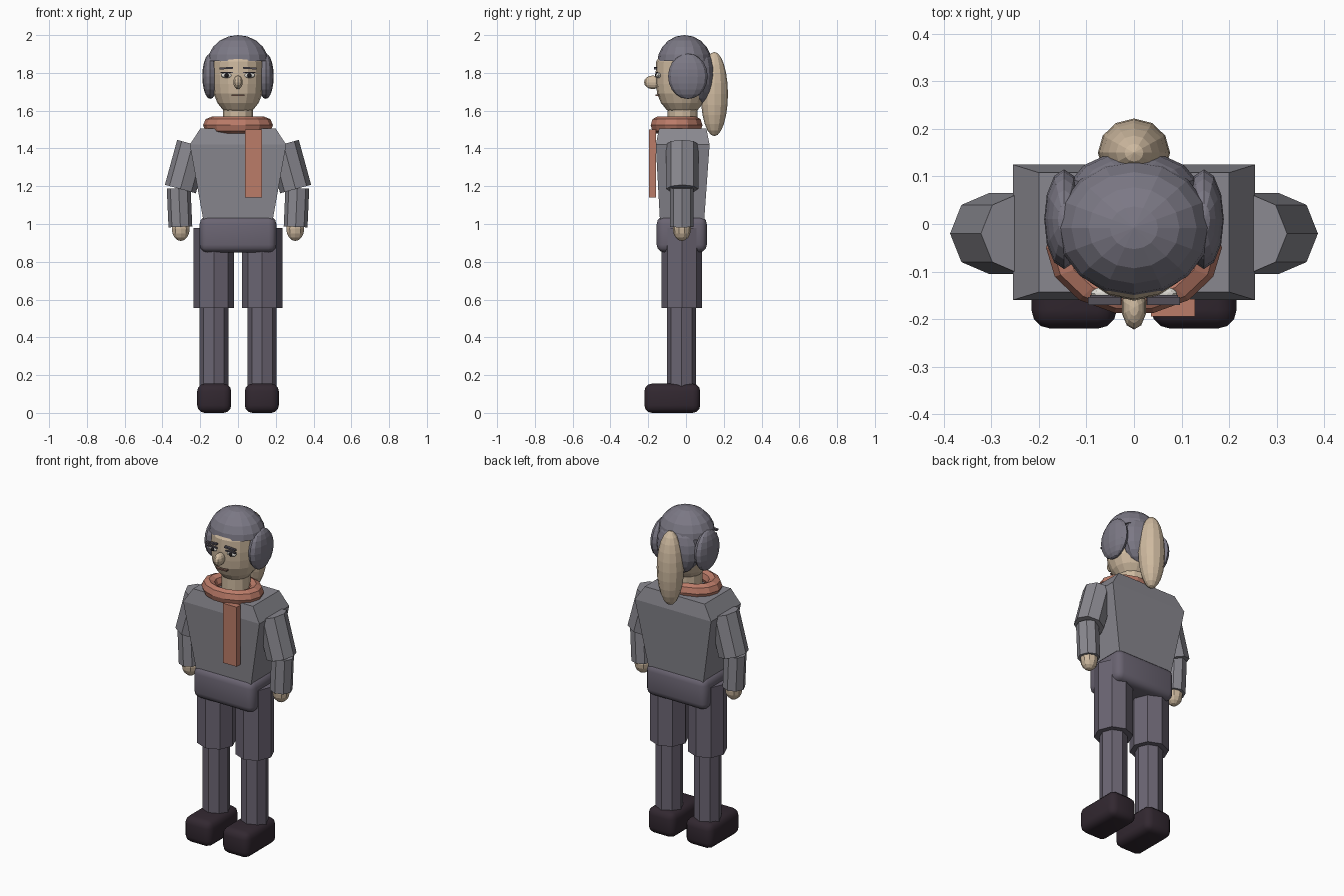
import bpy, bmesh, math
from mathutils import Vector, Matrix

if "Cube" in bpy.data.objects:
    bpy.data.objects.remove(bpy.data.objects["Cube"])


def mat(name, r, g, b):
    m = bpy.data.materials.new(name)
    m.diffuse_color = (r, g, b, 1)
    m.use_nodes = True
    m.node_tree.nodes["Principled BSDF"].inputs["Base Color"].default_value = m.diffuse_color
    return m


COAT = mat("grey coat", .25, .245, .275)
TROUSER = mat("plum grey trousers", .145, .128, .168)
SHOE = mat("dark shoe", .032, .021, .03)
HAIR = mat("slate hair", .2, .19, .235)
SKIN = mat("tan skin", .62, .49, .35)
SCARF = mat("salmon scarf", .50, .20, .14)
WHITE = mat("eye white", .75, .73, .68)
DARK = mat("pupil dark", .015, .013, .015)
BROW = mat("brow grey", .09, .08, .1)
LIP = mat("lip brown", .22, .12, .09)


def finish(name, bm, material):
    bmesh.ops.recalc_face_normals(bm, faces=bm.faces)
    me = bpy.data.meshes.new(name)
    bm.to_mesh(me)
    bm.free()
    me.materials.append(material)
    ob = bpy.data.objects.new(name, me)
    bpy.context.collection.objects.link(ob)
    return ob


def ball(name, c, r, material, seg=12, rings=8, cut=None):
    bm = bmesh.new()
    bmesh.ops.create_uvsphere(bm, u_segments=seg, v_segments=rings, radius=1)
    bmesh.ops.transform(bm, matrix=Matrix.Translation(c) @ Matrix.Diagonal((*r, 1)), verts=bm.verts)
    if cut is not None:  # keep only what lies above the cut height
        bmesh.ops.bisect_plane(bm, geom=bm.verts[:] + bm.edges[:] + bm.faces[:],
                               plane_co=(0, 0, cut), plane_no=(0, 0, 1), clear_inner=True)
        bmesh.ops.holes_fill(bm, edges=[e for e in bm.edges if e.is_boundary])
    return finish(name, bm, material)


def box(name, lo, hi, material, bevel=0, seg=2):
    lo, hi = Vector(lo), Vector(hi)
    bm = bmesh.new()
    bmesh.ops.create_cube(bm, size=1)
    bmesh.ops.transform(bm, matrix=Matrix.Translation((lo + hi) / 2) @ Matrix.Diagonal((*(hi - lo), 1)),
                        verts=bm.verts)
    if bevel:
        bmesh.ops.bevel(bm, geom=bm.edges[:], offset=bevel, segments=seg, profile=.5, affect='EDGES')
    ob = finish(name, bm, material)
    if bevel:
        ob.data.shade_smooth()
    return ob


def limb(name, a, b, r, material, sides=8):
    """Straight prism running from a to b."""
    a, b = Vector(a), Vector(b)
    tilt = math.atan2(b.x - a.x, b.z - a.z)
    bm = bmesh.new()
    bmesh.ops.create_cone(bm, cap_ends=True, segments=sides, radius1=r, radius2=r, depth=(b - a).length)
    bmesh.ops.transform(bm, matrix=Matrix.Translation((a + b) / 2) @ Matrix.Rotation(tilt, 4, 'Y'),
                        verts=bm.verts)
    return finish(name, bm, material)


def loft(name, rings, material):
    """Skin a list of rings with equal point counts and cap both ends."""
    bm = bmesh.new()
    vs = [[bm.verts.new(p) for p in ring] for ring in rings]
    n = len(vs[0])
    for lo, hi in zip(vs, vs[1:]):
        for i in range(n):
            j = (i + 1) % n
            bm.faces.new((lo[i], lo[j], hi[j], hi[i]))
    bm.faces.new(vs[0])
    bm.faces.new(vs[-1])
    return finish(name, bm, material)


# Torso: rectangular sections widening to the shoulders
def rect(z, x, y0, y1):
    return [(-x, y0, z), (x, y0, z), (x, y1, z), (-x, y1, z)]


loft("torso", [rect(1.0, .18, -.137, .095), rect(1.42, .255, -.16, .125),
               rect(1.505, .20, -.143, .108)], COAT)
box("pelvis", (-.203, -.155, .85), (.203, .11, 1.04), TROUSER, .04, 3)

# Arms, legs and shoes on both sides
for s, side in ((-1, "right"), (1, "left")):
    limb(side + "_upper_arm", (s * .305, -.02, 1.185), (s * .24, -.02, 1.423), .085, COAT)
    limb(side + "_forearm", (s * .305, -.022, .985), (s * .314, -.022, 1.19), .063, COAT)
    ball(side + "_hand", (s * .303, -.022, .975), (.05, .048, .065), SKIN, 10, 8)
    limb(side + "_thigh", (s * .128, -.022, .555), (s * .128, -.022, .98), .108, TROUSER)
    limb(side + "_shin", (s * .128, -.024, .14), (s * .128, -.024, .57), .077, TROUSER)
    xs = sorted((s * .036, s * .216))
    box(side + "_shoe", (xs[0], -.22, 0), (xs[1], .075, .155), SHOE, .04, 3)

# Neck and scarf
limb("neck", (0, -.018, 1.48), (0, -.018, 1.64), .08, SKIN, 12)
bpy.ops.mesh.primitive_torus_add(major_segments=14, minor_segments=8, major_radius=.14,
                                 minor_radius=.045, location=(0, -.05, 1.523))
collar = bpy.context.object
collar.name = "scarf_collar"
collar.scale = (1, .76, 1)
collar.data.materials.append(SCARF)
box("scarf_tail", (.036, -.195, 1.14), (.128, -.158, 1.5), SCARF)

# Head: round sections with upright cheeks
profile = [(1.585, .05), (1.605, .083), (1.64, .112), (1.69, .133), (1.74, .139),
           (1.79, .141), (1.86, .138), (1.92, .1)]
loft("head", [[(r * .97 * math.cos(math.tau * i / 16), -.02 + r * math.sin(math.tau * i / 16), z)
               for i in range(16)] for z, r in profile], SKIN)

# Hair: crown, back, side puffs, and the long tail
ball("hair_crown", (0, -.008, 1.85), (.163, .145, .15), HAIR, 16, 10, cut=1.862)
ball("hair_back", (0, .075, 1.785), (.135, .078, .15), HAIR, 14, 10)
for s, side in ((-1, "right"), (1, "left")):
    ball(side + "_hair_puff", (s * .147, .01, 1.782), (.042, .105, .12), HAIR, 12, 10)
ball("hair_tail", (0, .15, 1.688), (.076, .072, .223), SKIN, 12, 12)

# Face
ball("nose", (0, -.176, 1.75), (.026, .046, .036), SKIN, 10, 8)
for s, side in ((-1, "right"), (1, "left")):
    ball(side + "_eye", (s * .06, -.146, 1.787), (.031, .014, .014), WHITE, 12, 8)
    ball(side + "_pupil", (s * .06, -.156, 1.787), (.012, .009, .012), DARK, 10, 6)
    lid = box(side + "_eyelid", (-.033, -.006, -.0035), (.033, .006, .0035), BROW)
    lid.location = (s * .06, -.155, 1.802)
    brow = box(side + "_brow", (-.035, -.008, -.005), (.035, .008, .005), BROW)
    brow.location = (s * .062, -.162, 1.825)
    brow.rotation_euler = (0, s * .06, 0)
box("mouth", (-.035, -.162, 1.677), (.035, -.14, 1.685), LIP)
